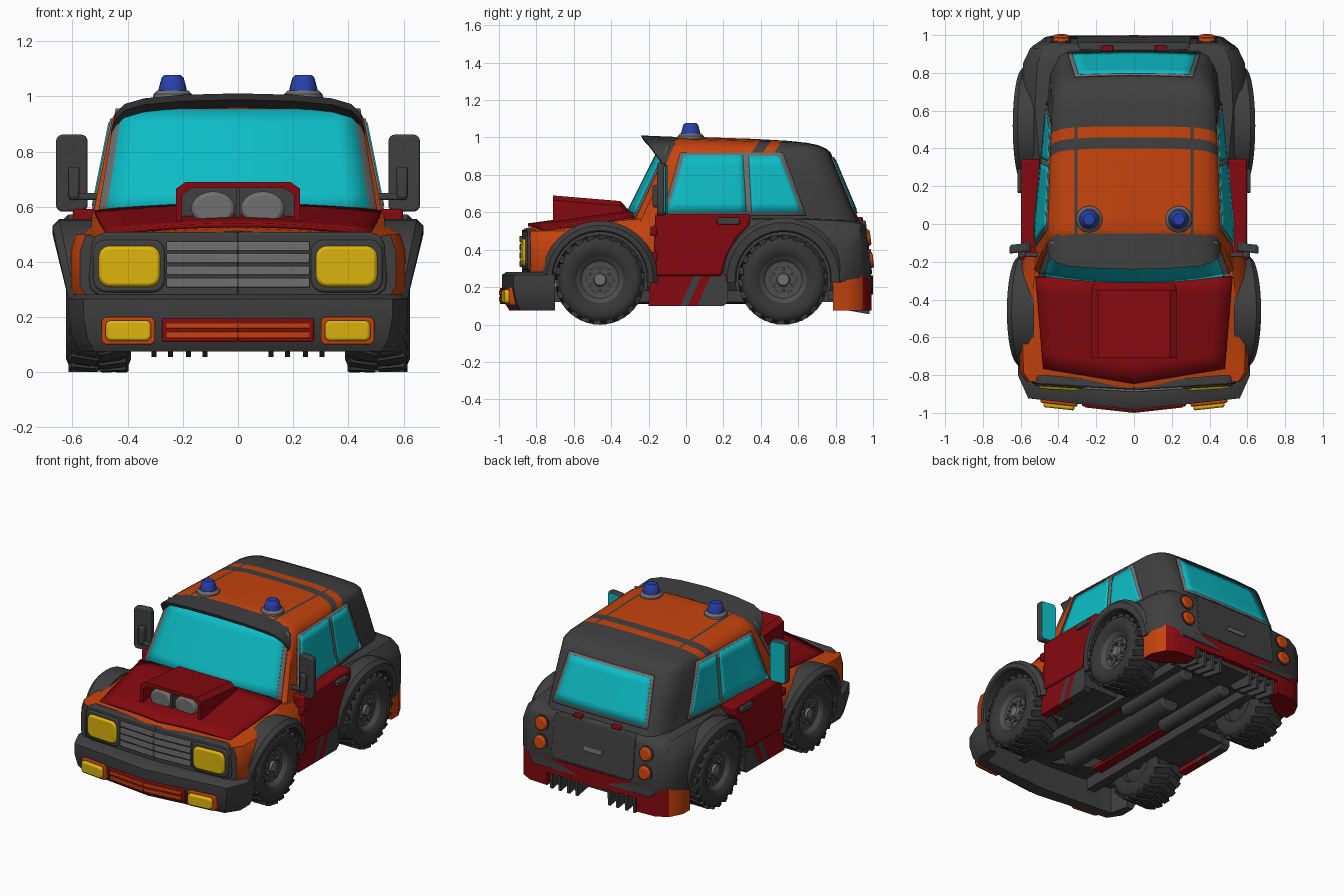
import bpy, bmesh, math
from mathutils import Matrix
from math import sin, cos, pi, radians

if "Cube" in bpy.data.objects:
    bpy.data.objects.remove(bpy.data.objects["Cube"])

COL = {'dark grey': (.05, .05, .05), 'tyre grey': (.038, .038, .038), 'mid grey': (.16, .16, .16),
       'orange': (.56, .056, .004), 'red': (.235, .003, .005), 'glass cyan': (.004, .5, .56),
       'lamp yellow': (.72, .46, .004), 'beacon blue': (.02, .05, .4), 'rim grey': (.075, .075, .075)}
MATS = {}
for n, c in COL.items():
    MATS[n] = bpy.data.materials.new(n)
    MATS[n].diffuse_color = (*c, 1)


def paint(o, names, rule):
    for n in names:
        o.data.materials.append(MATS[n])
    for p in o.data.polygons:
        p.material_index = names.index(rule(p.center)) if rule else 0


def finish(name, bm, mat, mirror=True, bevel=0, rule=None, closed=True):
    if closed:
        bmesh.ops.recalc_face_normals(bm, faces=bm.faces)
    me = bpy.data.meshes.new(name)
    bm.to_mesh(me)
    bm.free()
    o = bpy.data.objects.new(name, me)
    bpy.context.collection.objects.link(o)
    if mat:
        paint(o, mat if isinstance(mat, list) else [mat], rule)
    if bevel:
        b = o.modifiers.new('bevel', 'BEVEL')
        b.width, b.segments, b.limit_method = bevel, 2, 'ANGLE'
    if mirror:
        o.modifiers.new('mirror', 'MIRROR').use_mirror_merge = False
    return o


def loft(rings):
    bm = bmesh.new()
    vs = [[bm.verts.new(p) for p in r] for r in rings]
    n = len(vs[0])
    for a, b in zip(vs, vs[1:]):
        for i in range(n):
            bm.faces.new((a[i], a[(i + 1) % n], b[(i + 1) % n], b[i]))
    bm.faces.new(vs[0])
    bm.faces.new(vs[-1])
    return bm


def prism(pts, f, d0, d1):
    return loft([[f(a, b, d) for a, b in pts] for d in (d0, d1)])


SIDE = lambda y, z, x: (x, y, z)
PLAN = lambda x, y, z: (x, y, z)
FRONT = lambda x, z, y: (x, y, z)
VEE = lambda x, z, y: (x, y + .11 * abs(x), z)      # swept-back bumper
NOSE = lambda x, z, y: (x, y + .06 * abs(x), z)     # swept-back grille


def rect(a0, a1, b0, b1):
    return [(a0, b0), (a1, b0), (a1, b1), (a0, b1)]


def rrect(a0, a1, b0, b1, r):
    out = []
    for k, (cx, cy) in enumerate(rect(a0 + r, a1 - r, b0 + r, b1 - r)):
        out += [(cx + r * cos(t), cy + r * sin(t)) for t in [pi + k * pi / 2 + j * pi / 8 for j in range(5)]]
    return out


def circ(cx, cy, r, n=20):
    return [(cx + r * cos(2 * pi * i / n), cy + r * sin(2 * pi * i / n)) for i in range(n)]


def box(name, x0, x1, y0, y1, z0, z1, mat, mirror=True, bevel=0):
    return finish(name, prism(rect(x0, x1, y0, y1), PLAN, z0, z1), mat, mirror, bevel)


def sheet(name, f, mat, mirror=False, nu=12, nv=6, t=.008):
    bm = bmesh.new()
    v = [[bm.verts.new(f(i / nu, j / nv)) for j in range(nv + 1)] for i in range(nu + 1)]
    for i in range(nu):
        for j in range(nv):
            bm.faces.new((v[i][j], v[i + 1][j], v[i + 1][j + 1], v[i][j + 1]))
    o = finish(name, bm, mat, False, closed=False)
    s = o.modifiers.new('thickness', 'SOLIDIFY')
    s.thickness, s.offset = t, 0
    if mirror:
        o.modifiers.new('mirror', 'MIRROR').use_mirror_merge = False


# lower body: sections along y, wheel wells cut out
rings = []
for y, w, zb, zt in [(-.867, .572, .25, .512), (-.82, .605, .25, .524), (-.5, .612, .18, .56), (-.3, .605, .18, .587),
                     (-.17, .585, .18, .59), (.34, .575, .18, .59), (.6, .6, .18, .59), (.85, .588, .18, .578),
                     (.93, .55, .2, .565), (.985, .47, .2, .55)]:
    h = [(0, zb), (w - .04, zb), (w, zb + .06), (w, .44), (w - .02, .5), (w - .075, zt - .025), (0, zt)]
    h += [(-x, z) for x, z in h[-2:0:-1]]
    rings.append([(x, y + (.06 * abs(x) if y < -.8 else 0) - (.12 * (z - .3) if y > .95 else 0), z) for x, z in h])
body = finish('lower_body', loft(rings), None, False)
for wy in (-.46, .52):
    for s in (1, -1):
        cut = finish('well_cutter', prism(circ(wy, .245, .255, 40), SIDE, s * .36, s * .8), None, False)
        cut.hide_render = True
        m = body.modifiers.new('well', 'BOOLEAN')
        m.operation, m.object, m.solver = 'DIFFERENCE', cut, 'EXACT'
        bpy.context.view_layer.objects.active = body
        bpy.ops.object.modifier_apply(modifier='well')
        bpy.data.objects.remove(cut)
paint(body, ['dark grey', 'orange'],
      lambda c: 'orange' if c.y < 0 and c.z > .22 and (abs(c.x) > .5 or c.z > .5) else 'dark grey')

# cabin: plan rings stacked over z
W = lambda y, z: .526 - .2 * (z - .57) - max(0, y) * (.1 - .2 * (z - .6))
F = lambda x, z: -.31 + .5 * (z - .59) + .05 * (x / .5) ** 2
B = lambda x, z: .92 - .42 * (z - .57) - .012 * (x / .4) ** 2
rings = []
for z, d in [(.54, 0), (.75, 0), (.92, 0), (.95, .012), (.975, .045), (.99, .1), (1.0, .2), (1.005, .38)]:
    w0, b = W(0, z), B(0, z)
    h = [(t * w0, F(t * w0, z)) for t in (0, .35, .7, .93)]
    h += [(W(y, z), y) for y in (F(w0, z) + .03, 0, .35, b - .13)]
    wb = W(b, z)
    h += [(wb - .008, b - .085), (wb - .035, b - .04), (wb - .08, b - .014), (.2, B(.2, z)), (0, b)]
    h += [(-x, y) for x, y in h[-2:0:-1]]
    f = F(0, z)
    ring = []
    for x, y in h:
        y = f + .3 * d + (y - f) * (b - f - 1.3 * d) / (b - f)
        ring.append((x * (w0 - d) / w0, y, z - max(0, z - .92) / .08 * .032 * max(0, y)))
    rings.append(ring)
bm = loft(rings)
cuts = [((x, 0, 0), (1, 0, 0)) for x in (-.315, -.3, .3, .315)] + [((0, s, .99), (0, 1, -.7)) for s in (.4, .46, .52)]
for co, no in cuts:
    bmesh.ops.bisect_plane(bm, geom=bm.verts[:] + bm.edges[:] + bm.faces[:], plane_co=co, plane_no=no, dist=1e-5)


def cabin_colour(c):
    s = c.y - .7 * (c.z - .99)
    return 'dark grey' if s > .52 or .4 < s < .46 or (c.z > .94 and .3 < abs(c.x) < .315) else 'orange'


finish('cabin', bm, ['dark grey', 'orange'], False, rule=cabin_colour)


# windows: thin plates that follow the cabin walls
def side_pane(name, q, off, mat):
    def f(u, v):
        y = (q[0][0] * (1 - u) + q[1][0] * u) * (1 - v) + (q[3][0] * (1 - u) + q[2][0] * u) * v
        z = q[0][1] * (1 - v) + q[3][1] * v
        return (W(y, z) + off, y, z)
    sheet(name, f, mat, True)


side_pane('side_window_frame', [(-.125, .583), (.642, .583), (.518, .92), (-.03, .92)], .003, 'mid grey')
side_pane('front_side_window', [(-.1, .602), (.322, .602), (.304, .905), (-.01, .905)], .007, 'glass cyan')
side_pane('rear_side_window', [(.35, .602), (.615, .602), (.5, .9), (.335, .9)], .007, 'glass cyan')


def end_pane(name, surf, off, z0, z1, w0, w1, mat):
    def f(u, v):
        z = z0 + (z1 - z0) * v
        x = (2 * u - 1) * (w0 + (w1 - w0) * v)
        return (x, surf(x, z) + off, z)
    sheet(name, f, mat)


end_pane('windshield_frame', F, -.004, .57, .955, .507, .443, 'mid grey')
end_pane('windshield', F, -.009, .59, .95, .475, .42, 'glass cyan')
end_pane('rear_window_frame', B, .004, .593, .895, .352, .313, 'mid grey')
end_pane('rear_window', B, .008, .612, .88, .33, .293, 'glass cyan')

# sun visor over the windshield
vis = [(0, 1.008, -.24), (.2, 1.003, -.235), (.34, .99, -.225), (.41, .97, -.205), (.445, .935, -.18), (.46, .875, -.135)]
finish('visor', loft([[(x, -.05, z - .005), (x, t, z + .003), (x, t + .01, z - .02), (x, -.11, z - .05)]
                      for x, z, t in vis]), 'dark grey')

# hood and air scoop with open mouth
HZ = lambda y: .607 + (y + .3) * .136
def hood(u, v):
    t, y = 2 * u - 1, -.28 - .565 * v
    return (t * (.52 - .04 * v), y + .08 * v * abs(t), HZ(y) - .03 * t * t)
sheet('hood', hood, 'red', t=.016)
prof = lambda y, top, w, z0=.53: [(-w, y, z0), (-w, y, top - .025), (-w + .035, y, top), (w - .035, y, top),
                                  (w, y, top - .025), (w, y, z0)]
finish('hood_scoop', loft([prof(-.61, .668, .203, .54), prof(-.71, .668, .203, .54), prof(-.71, .69, .225),
                           prof(-.35, .66, .225), prof(-.3, .605, .215)]),
       ['red', 'dark grey'], False, rule=lambda c: 'dark grey' if -.63 < c.y < -.6 else 'red')
intake = [(.09 + .08 * cos(a), .593 + .063 * sin(a)) for a in [i * pi / 10 for i in range(20)]]
finish('scoop_intake', prism(intake, FRONT, -.69, -.6), 'mid grey', bevel=.015)
box('scoop_divider', -.008, .008, -.7, -.62, .55, .668, 'dark grey', False)

# grille, headlights, bumper and fog lights
finish('grille_panel', prism([(0, .275), (.5, .275), (.535, .3), (.54, .34), (.53, .465), (.515, .495), (.48, .508),
                              (0, .508)], NOSE, -.878, -.83), 'dark grey', bevel=.008)
for i in range(4):
    z = .308 + .044 * i
    finish('grille_slat', prism(rect(0, .26, z, z + .034), NOSE, -.89, -.86), 'mid grey', bevel=.004)
finish('headlight_rim', prism(rrect(.265, .525, .29, .48, .045), NOSE, -.888, -.85), 'dark grey', bevel=.008)
finish('headlight', prism(rrect(.282, .505, .31, .458, .04), NOSE, -.902, -.86), 'lamp yellow', bevel=.012)
rings = []
for z, d in [(.075, .04), (.12, .015), (.2, 0), (.265, 0), (.282, .025)]:
    h = [(.615 - d, -.7), (.615 - d, -.8), (.56 - d, -.923 + d), (0, -.985 + d)]
    h += [(-x, y) for x, y in h[-2::-1]]
    rings.append([(x, y, z) for x, y in h + [(-.53, -.7), (-.5, -.82), (0, -.86), (.5, -.82), (.53, -.7)]])
finish('front_bumper', loft(rings), 'dark grey', False)
finish('fog_light_housing', prism(rrect(.3, .495, .1, .2, .02), VEE, -1.0, -.92), 'orange', bevel=.006)
finish('fog_light', prism(rrect(.315, .48, .113, .188, .02), VEE, -1.022, -.98), 'lamp yellow', bevel=.01)
finish('bumper_grille', prism(rect(0, .275, .11, .195), VEE, -.995, -.93), 'red', bevel=.006)
for z in (.124, .158):
    finish('bumper_grille_bar', prism(rect(0, .26, z, z + .023), VEE, -1.0, -.96), 'orange', bevel=.003)

# wheel arch flares
for name, wy, x0, bulge, ro in [('front_flare', -.46, .61, .063, .31), ('rear_flare', .52, .59, .052, .325)]:
    rings = []
    for i in range(25):
        a = radians(-4 + 188 * i / 24)
        xo = x0 + bulge * max(0, sin(a))
        rings.append([(x, wy + r * cos(a), .245 + r * sin(a))
                      for r, x in [(.25, .53), (.25, xo - .01), (.258, xo), (ro - .025, xo), (ro, xo - .025), (ro, .53)]])
    finish(name, loft(rings), 'dark grey')

# wheels: lathed tyre and rim with tread lugs and bolts
prof = [(.59, .004), (.59, .03), (.575, .036), (.57, .06), (.578, .1), (.592, .112), (.6, .125), (.62, .15), (.624, .19),
        (.613, .215), (.59, .231), (.42, .231), (.397, .215), (.387, .19), (.395, .13), (.43, .12), (.43, .004)]


def wheel_colour(c, wy):
    r = math.hypot(c.y - wy, c.z - .24)
    return 'tyre grey' if r > .126 or c.x < .5 else 'mid grey' if r < .045 else 'rim grey'


for name, wy in [('front_wheel', -.46), ('rear_wheel', .52)]:
    bm = loft([[(x, wy + a, b) for a, b in circ(0, .24, r, 36)] for x, r in prof])
    def lug(ang, x, r, size, yaw=0):
        m = Matrix.Translation((0, wy, .24)) @ Matrix.Rotation(ang, 4, 'X') @ Matrix.Translation((x, 0, r))
        bmesh.ops.create_cube(bm, size=1, matrix=m @ Matrix.Rotation(yaw, 4, 'Z') @ Matrix.Diagonal((*size, 1)))
    for i in range(22):
        lug(i * 2 * pi / 22, .56, .226, (.1, .04, .026), .3)
        lug((i + .5) * 2 * pi / 22, .45, .226, (.1, .04, .026), -.3)
    for i in range(6):
        lug(i * pi / 3, .575, .058, (.02, .016, .016))
        lug((i + .5) * pi / 3, .577, .08, (.008, .03, .022))
    finish(name, bm, ['tyre grey', 'rim grey', 'mid grey'], rule=lambda c, wy=wy: wheel_colour(c, wy))
    finish(name.replace('wheel', 'axle'), prism(circ(wy, .24, .035, 12), SIDE, 0, .45), 'dark grey')

# doors with handles and hinges, striped side skirts
finish('door', prism([(-.17, .26), (.19, .26), (.215, .36), (.27, .46), (.34, .53), (.345, .592), (-.165, .592)],
                     SIDE, .5, .598), 'red', bevel=.012)
finish('door_handle', prism(rrect(.165, .29, .535, .572, .015), SIDE, .59, .617), 'dark grey', bevel=.005)
for z in (.36, .5):
    box('door_hinge', .58, .605, -.19, -.155, z - .025, z + .025, 'red', bevel=.006)
bm = prism([(-.2, .1), (.2, .1), (.225, .12), (.225, .262), (-.19, .262)], SIDE, .53, .585)
for s in (-.03, .01, .06):
    bmesh.ops.bisect_plane(bm, geom=bm.verts[:] + bm.edges[:] + bm.faces[:], plane_co=(0, s, .1), plane_no=(0, 1, -.45), dist=1e-5)
def skirt_colour(c):
    s = c.y - .45 * (c.z - .1)
    return 'red' if s < -.03 or .01 < s < .06 else 'dark grey'
finish('side_skirt', bm, ['red', 'dark grey'], rule=skirt_colour)

# mirrors
TILT = lambda x, z, y: (x, y - .12 * (x - .6), z)
finish('mirror_shell', prism(rrect(.545, .66, .582, .862, .025), TILT, -.15, -.11), 'dark grey', bevel=.008)
finish('mirror_glass', prism(rrect(.552, .653, .59, .854, .02), TILT, -.112, -.104), 'glass cyan')
box('mirror_arm', .49, .61, -.175, -.15, .625, .65, 'dark grey', bevel=.006)
box('mirror_stem', .575, .615, -.178, -.14, .63, .745, 'dark grey', bevel=.008)

# roof beacons
stack = lambda prof: loft([[(x, y, z) for x, y in circ(.237, .025, r, 20)] for r, z in prof])
finish('beacon_base', stack([(.072, .97), (.07, 1.008), (.056, 1.022)]), 'mid grey')
finish('beacon', stack([(.053, 1.01), (.05, 1.03), (.04, 1.068), (.03, 1.077)]), 'beacon blue')

# tailgate, lamps, rear bumper with diffuser fins
TAIL = lambda x, z, y: (x, y - .12 * (z - .3), z)
finish('tailgate', prism(rrect(-.3, .3, .27, .555, .03), TAIL, .95, .992), 'dark grey', False, .005)
finish('tailgate_handle', prism(rrect(-.07, .07, .375, .405, .012), TAIL, .985, 1.0), 'mid grey', False, .003)
box('tailgate_lamp', .11, .172, .905, .945, .55, .575, 'red', bevel=.005)
for z in (.345, .465):
    finish('tail_lamp_rim', prism(circ(.385, z, .052), TAIL, .95, .992), 'dark grey')
    finish('tail_lamp', prism(circ(.385, z, .044), TAIL, .96, 1.007), 'orange', bevel=.012)
corner = lambda c: 'orange' if c.y < .94 and abs(c.x) > .53 else 'red'
finish('rear_bumper', prism([(0, .85), (.4, .85), (.46, .985), (0, 1.0)], PLAN, .16, .262), 'red')
finish('rear_bumper_corner', prism([(.33, .9), (.33, .991), (.46, .985), (.535, .945), (.58, .86), (.58, .785), (.5, .785)],
                                   PLAN, .075, .262), ['red', 'orange'], rule=corner)
box('diffuser', 0, .34, .76, .965, .13, .22, 'dark grey')
for x in (.12, .18, .245, .305):
    finish('diffuser_fin', prism([(.78, .15), (.84, .08), (.98, .055), (.985, .17)], SIDE, x - .009, x + .009), 'dark grey')

# underside: chassis rails, transmission, exhaust
box('chassis_rail', .25, .31, -.75, .8, .12, .2, 'dark grey')
box('floor_pan', .33, .54, -.18, .22, .13, .2, 'dark grey')
box('floor_strip', .17, .235, -.6, .1, .165, .19, 'red')
finish('transmission', prism(circ(0, .18, .07), FRONT, -.6, .35), 'dark grey', False, .01)
finish('exhaust_muffler', prism(circ(.15, .16, .045), FRONT, .1, .7), 'dark grey', bevel=.01)

bpy.ops.object.select_all(action='SELECT')
bpy.context.view_layer.objects.active = body
bpy.ops.object.shade_smooth_by_angle(angle=radians(35))

for m in bpy.data.materials:
    if m.users and not m.is_grease_pencil:
        m.use_nodes = True
        m.node_tree.nodes["Principled BSDF"].inputs["Base Color"].default_value = m.diffuse_color
